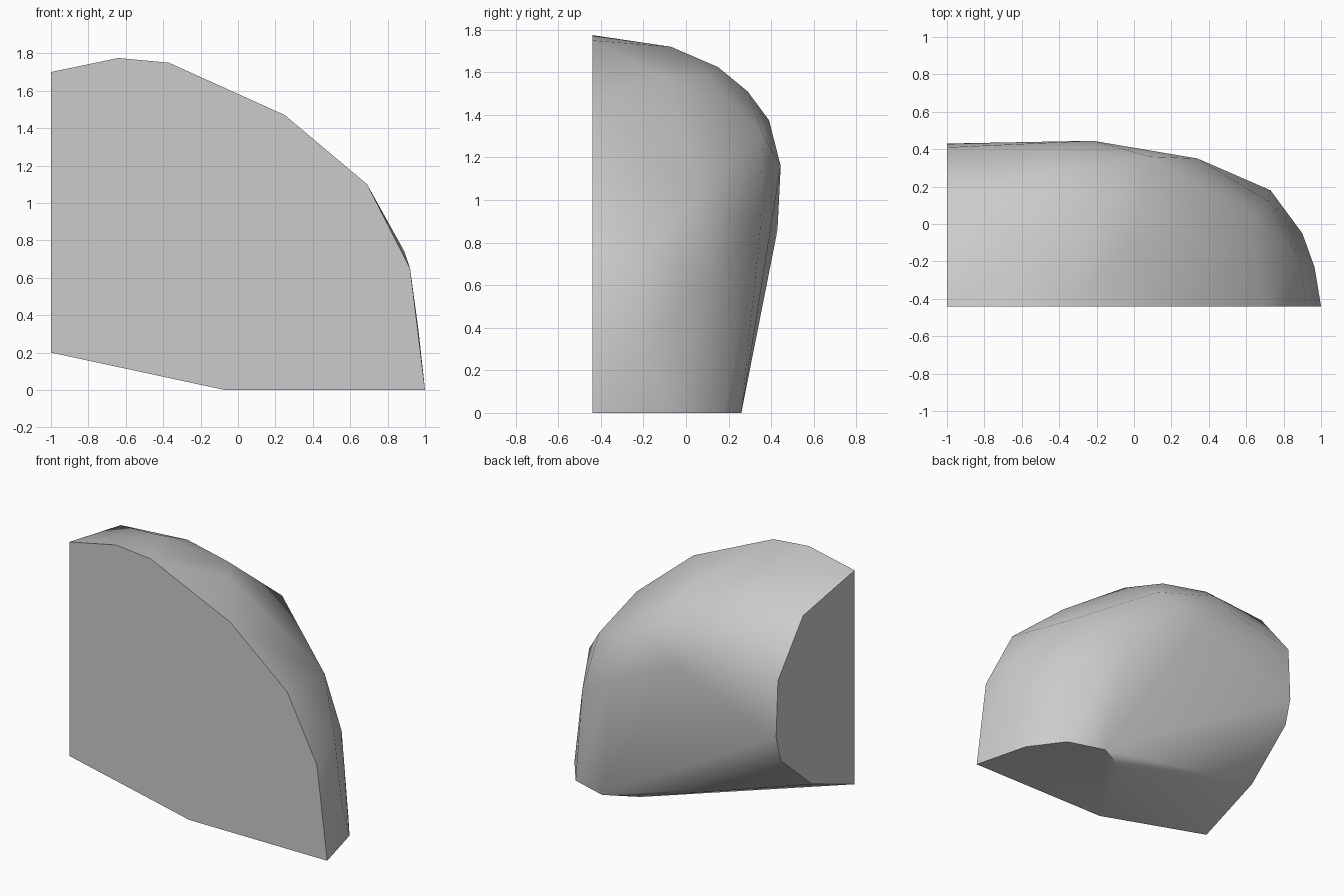
import bpy
import bmesh
import math

# Remove the default object
default = bpy.data.objects.get("Cube")
if default:
    bpy.data.objects.remove(default, do_unlink=True)

LEFT, FRONT = -1.0, -0.44

# Outline of the flat front cut, as (x, z)
front_cut = [(LEFT, 0.2), (LEFT, 1.7), (-0.64, 1.775), (-0.37, 1.75), (0.25, 1.47),
             (0.69, 1.1), (0.92, 0.65), (1, 0), (-0.07, 0)]
# Outline of the flat side cut, as (y, z)
side_cut = [(0.03, 0.38), (0.38, 0.68), (0.43, 0.86), (0.41, 1.25), (0.13, 1.6)]
# Outline of the flat base, as (x, y)
base_cut = [(0.9, -0.05), (0.73, 0.18), (0.47, 0.26), (0.25, 0.145)]
# Corners of the rounded crown and wall
dome = [(-0.6, -0.07, 1.72), (-0.5, 0.15, 1.625), (-0.45, 0.29, 1.51),
        (-0.5, 0.39, 1.375), (-0.22, 0.445, 1.16), (-0.16, 0.11, 1.58),
        (0, -0.1, 1.58), (0.09, 0.36, 1.31), (0.34, 0.35, 0.87),
        (0.63, 0.06, 1.02), (0.72, 0.12, 0.62), (0.89, -0.2, 0.74),
        (0.965, -0.23, 0.32)]

points = [(x, FRONT, z) for x, z in front_cut]
points += [(LEFT, y, z) for y, z in side_cut]
points += [(x, y, 0) for x, y in base_cut]
points += dome

# Wrap the corners in one closed faceted body and merge the flat cuts
bm = bmesh.new()
for point in points:
    bm.verts.new(point)
bmesh.ops.convex_hull(bm, input=bm.verts[:])
bmesh.ops.delete(bm, geom=[v for v in bm.verts if not v.link_faces], context='VERTS')
bmesh.ops.dissolve_limit(bm, angle_limit=math.radians(0.2),
                         verts=bm.verts[:], edges=bm.edges[:])
bmesh.ops.recalc_face_normals(bm, faces=bm.faces[:])
mesh = bpy.data.meshes.new("rounded_block")
bm.to_mesh(mesh)
bm.free()
block = bpy.data.objects.new("rounded_block", mesh)
bpy.context.scene.collection.objects.link(block)

# Plain light grey
grey = bpy.data.materials.new("light_grey")
grey.use_nodes = True
colour = (0.6, 0.6, 0.6, 1)
grey.diffuse_color = colour
grey.node_tree.nodes["Principled BSDF"].inputs["Base Color"].default_value = colour
mesh.materials.append(grey)

# Smooth the dome, keep the cuts sharp
bpy.ops.object.select_all(action='DESELECT')
block.select_set(True)
bpy.context.view_layer.objects.active = block
bpy.ops.object.shade_smooth_by_angle(angle=math.radians(38))
